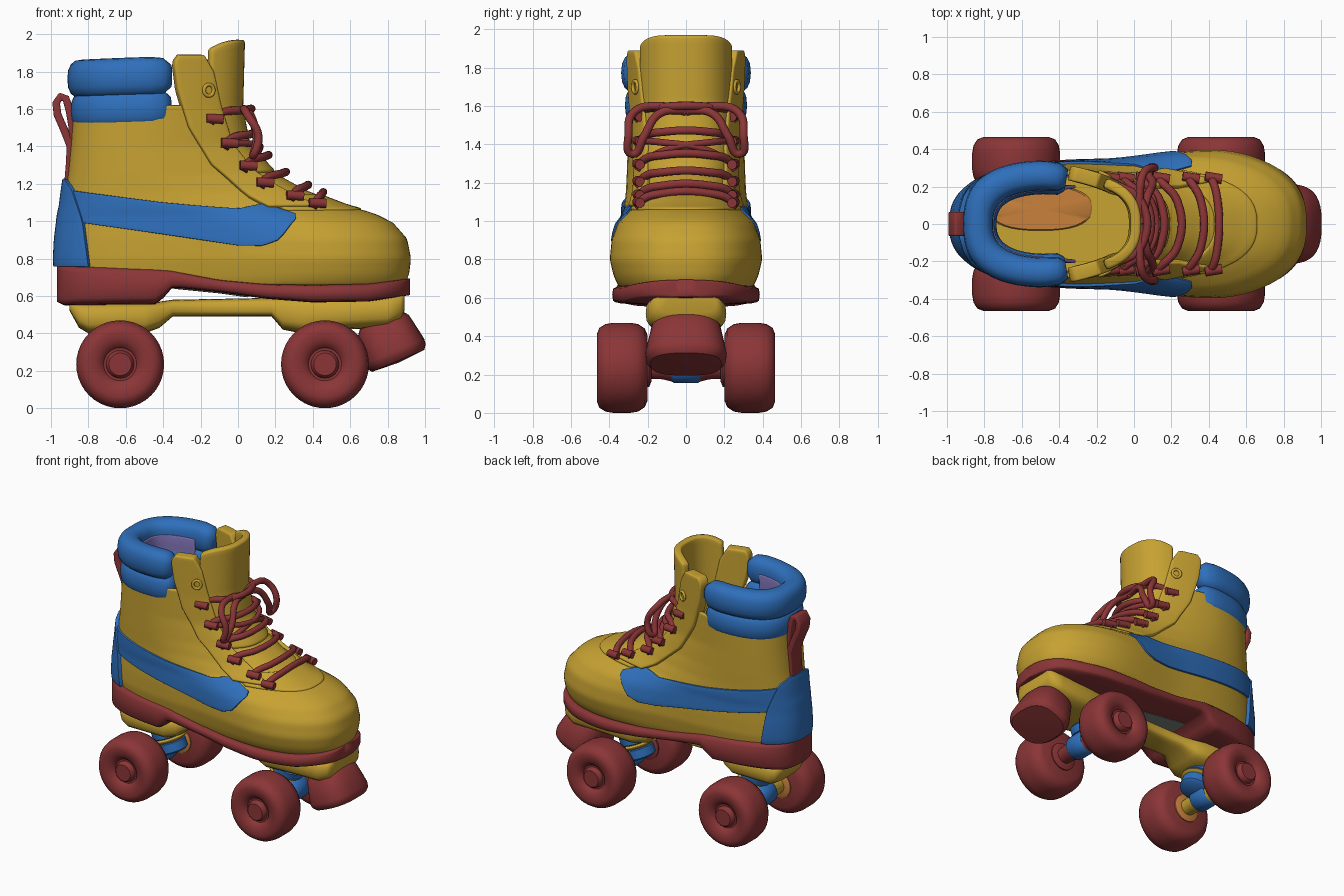
import bpy, bmesh
from math import sin, cos, acos, pi, copysign
from mathutils import Vector

if "Cube" in bpy.data.objects:
    bpy.data.objects.remove(bpy.data.objects["Cube"])


def material(name, r, g, b):
    m = bpy.data.materials.new(name)
    m.use_nodes = True
    m.diffuse_color = (r, g, b, 1)
    node = next(n for n in m.node_tree.nodes if n.type == 'BSDF_PRINCIPLED')
    node.inputs["Base Color"].default_value = (r, g, b, 1)
    return m


YELLOW = material("mustard yellow", .57, .36, .032)
RED = material("brick red", .26, .036, .038)
BLUE = material("bright blue", .028, .16, .5)
LILAC = material("lilac lining", .23, .18, .5)
ORANGE = material("orange insole", .58, .22, .045)
GREY = material("grey arch", .2, .23, .2)


# ---- helpers ----
def lerp_table(table, v):
    """Interpolate rows (key, values...) at v."""
    if v <= table[0][0]:
        return table[0][1:]
    for a, b in zip(table, table[1:]):
        if v <= b[0]:
            f = (v - a[0]) / (b[0] - a[0])
            return [p + (q - p) * f for p, q in zip(a[1:], b[1:])]
    return table[-1][1:]


def steps(a, b, n):
    return [a + (b - a) * i / n for i in range(n + 1)]


def power(v, e):
    return copysign(abs(v) ** e, v)


def loft(name, rings, mat, cyclic=True, caps=(True, True), thick=0, angle=40):
    bm = bmesh.new()
    vs = [[bm.verts.new(p) for p in ring] for ring in rings]
    n = len(vs[0])
    for r0, r1 in zip(vs, vs[1:]):
        for i in range(n if cyclic else n - 1):
            j = (i + 1) % n
            bm.faces.new((r0[i], r0[j], r1[j], r1[i]))
    if cyclic:
        for end, ring in zip(caps, (vs[0], vs[-1])):
            if end:
                bm.faces.new(ring)
    bmesh.ops.remove_doubles(bm, verts=bm.verts, dist=.0002)
    bmesh.ops.recalc_face_normals(bm, faces=bm.faces)
    me = bpy.data.meshes.new(name)
    bm.to_mesh(me)
    bm.free()
    ob = bpy.data.objects.new(name, me)
    bpy.context.collection.objects.link(ob)
    me.materials.append(mat)
    bpy.ops.object.select_all(action='DESELECT')
    ob.select_set(True)
    bpy.context.view_layer.objects.active = ob
    bpy.ops.object.shade_smooth_by_angle(angle=angle * pi / 180)
    if thick:
        s = ob.modifiers.new("thickness", 'SOLIDIFY')
        s.thickness, s.offset = thick, 0
        b = ob.modifiers.new("soft edge", 'BEVEL')
        b.width, b.segments, b.angle_limit = thick * .3, 3, 1
    return ob


def lathe(name, origin, axis, profile, mat, squash=1, n=36, e=1):
    """Revolve (radius, distance) pairs; squash scales away from y, e < 1 squares the outline."""
    d = Vector(axis).normalized()
    p = Vector((0, 1, 0)) if abs(d.y) < .5 else Vector((1, 0, 0))
    q = d.cross(p) * squash
    rings = [[Vector(origin) + d * h + p * r * power(cos(a), e) + q * r * power(sin(a), e)
              for a in steps(0, 2 * pi, n)[:-1]] for r, h in profile]
    return loft(name, rings, mat)


def tube(name, points, radius, mat, closed=False):
    cu = bpy.data.curves.new(name, 'CURVE')
    cu.dimensions = '3D'
    cu.bevel_depth, cu.bevel_resolution, cu.resolution_u = radius, 3, 6
    cu.use_fill_caps = True
    sp = cu.splines.new('BEZIER')
    sp.bezier_points.add(len(points) - 1)
    for bp, p in zip(sp.bezier_points, points):
        bp.co = p
        bp.handle_left_type = bp.handle_right_type = 'AUTO'
    sp.use_cyclic_u = closed
    cu.materials.append(mat)
    ob = bpy.data.objects.new(name, cu)
    bpy.context.collection.objects.link(ob)
    return ob


# ---- boot form: z, heel x, toe x, heel half width, toe half width ----
BOOT = [(.66, -.935, .875, .29, .37), (.72, -.945, .90, .305, .40), (.80, -.95, .91, .32, .422),
        (.90, -.945, .89, .32, .41), (.98, -.935, .82, .315, .37), (1.03, -.93, .72, .31, .31),
        (1.07, -.92, .57, .31, .265), (1.15, -.91, .36, .30, .25), (1.25, -.895, .18, .295, .25),
        (1.4, -.88, .04, .29, .25), (1.6, -.865, 0, .29, .25), (1.97, -.86, .01, .29, .25)]
N = 2.6


def blend(u):
    k = min(max((u + .2) / .9, 0), 1)
    return k * k * (3 - 2 * k)


def surf(t, z, off=0):
    xb, xf, wb, wf = lerp_table(BOOT, z)
    u = power(cos(t), 2 / N)
    w = wb + (wf - wb) * blend(u)
    return Vector(((xb + xf) / 2 + ((xf - xb) / 2 + off) * u, (w + off) * power(sin(t), 2 / N), z))


def theta(x, z):
    xb, xf = lerp_table(BOOT, z)[:2]
    u = min(max((2 * x - xb - xf) / (xf - xb), -1), 1)
    return acos(power(u, N / 2))


around = steps(0, 2 * pi, 96)[:-1]
loft("boot_body", [[surf(t, z) for t in around] for z in steps(.672, 1.62, 49)],
     YELLOW, caps=(True, False), thick=.03, angle=70)
loft("insole", [[surf(t, z, -.06) for t in around] for z in (.84, .86)], YELLOW)
lathe("heel_pad", (-.5, .085, .86), (0, 0, 1), [(0, 0), (.12, 0), (.115, .008), (0, .008)],
      ORANGE, squash=2.3, e=.8)
loft("lining", [[surf(t, z, -.105) for t in steps(pi * .53, pi * 1.47, 30)]
                for z in steps(1.1, 1.78, 10)], LILAC, cyclic=False, thick=.02)

# Tongue, with a lower flap lying over the toe
loft("tongue", [[surf(t, 1.25 + (.72 - .05 * t ** 4) * f) for t in steps(-1.0, 1.0, 24)]
                for f in steps(0, 1, 16)], YELLOW, cyclic=False, thick=.055, angle=70)
loft("toe_flap", [[surf(t, z, .012) for t in steps(-1.15, 1.15, 28)]
                  for z in steps(1.05, 1.13, 6)], YELLOW, cyclic=False, thick=.04, angle=70)

# Padded collar: two stacked rolls around the heel
for name, zc, out in (("collar_lower", 1.605, -.05), ("collar_upper", 1.775, -.03)):
    rings = []
    start = theta(-.355, zc)
    for t in steps(start, 2 * pi - start, 48):
        edge = min(t - start, 2 * pi - start - t)
        k = .6 + .4 * min(edge / .1, 1) ** .5
        ring = []
        for a in steps(0, 2 * pi, 16)[:-1]:
            p = surf(t, zc, out + .08 * k * power(cos(a), .8))
            p.z += .015 * cos(t) + .104 * k * power(sin(a), .8)
            ring.append(p)
        rings.append(ring)
    loft(name, rings, BLUE, angle=70)

# Heel counter
rows = []
for z in steps(.76, 1.22, 16):
    x = lerp_table([(.76, -.78), (1, -.81), (1.17, -.86), (1.22, -.895)], z)[0]
    t = theta(x, z)
    rows.append([surf(a, z, .01) for a in steps(t, 2 * pi - t, 24)])
loft("heel_counter", rows, BLUE, cyclic=False, thick=.06, angle=70)

# Side stripes, eyelet facings and grommets
UPPER = [(-.88, 1.165), (-.4, 1.1), (0, 1.06), (.13, 1.085), (.3, 1.03)]
LOWER = [(-.88, 1.0), (-.4, .93), (0, .87), (.13, .868), (.22, .9), (.3, 1.01)]
BACK = [(1.06, .16), (1.12, .05), (1.3, -.15), (1.5, -.27), (1.7, -.33), (1.85, -.35), (1.89, -.32)]
FRONT = [(1.06, .42), (1.13, .27), (1.25, .08), (1.4, -.04), (1.6, -.10), (1.8, -.14), (1.89, -.19)]
for side, tag in ((1, "left"), (-1, "right")):
    rows = []
    for x in steps(-.88, .3, 40):
        lo, hi = lerp_table(LOWER, x)[0], lerp_table(UPPER, x)[0]
        rows.append([surf(side * theta(x, z), z, .012) for z in steps(lo, hi, 8)])
    loft("side_stripe_" + tag, rows, BLUE, cyclic=False, thick=.035, angle=70)
    rows = []
    for z in steps(1.06, 1.89, 28):
        t0, t1 = theta(lerp_table(BACK, z)[0], z), theta(lerp_table(FRONT, z)[0], z)
        rows.append([surf(side * t, z) for t in steps(t0, t1, 8)])
    loft("eyelet_facing_" + tag, rows, YELLOW, cyclic=False, thick=.08, angle=70)
    c = surf(side * theta(-.18, 1.7), 1.7, .042)
    tube("grommet_" + tag, [c + Vector((.025 * cos(a), -side * .012 * cos(a), .03 * sin(a)))
                            for a in steps(0, 2 * pi, 8)[:-1]], .01, YELLOW, closed=True)

# ---- laces ----
EYES = [(.42, 1.10), (.3, 1.14), (.14, 1.21), (.05, 1.30), (-.05, 1.42), (-.13, 1.55)]
for i, (x, z) in enumerate(EYES):
    mx = max(x + .02, min(surf(0, z + .03).x + .035, x + .17))
    tube(f"lace_bar_{i}", [(x - .02, -.25, z - .03), (x, -.23, z + .01), (mx, -.12, z + .045),
                           (mx, .12, z + .045), (x, .23, z + .01), (x - .02, .25, z - .03)], .022, RED)
    for s, tag in ((1, "left"), (-1, "right")):
        tube(f"lace_end_{tag}_{i}", [(x - .04, s * .255, z), (x + .05, s * .24, z - .005)], .026, RED)
        if i == 4:
            px, pz = EYES[i - 1]
            m = surf(0, (z + pz) / 2).x + .035
            tube(f"lace_cross_{tag}", [(px, s * .25, pz), (m, s * .08, (z + pz) / 2 + .02),
                                       (m - .02, -s * .12, z - .01), (x, -s * .25, z)], .018, RED)
for s, tag in ((1, "left"), (-1, "right")):
    tube("bow_loop_" + tag, [(.04, 0, 1.57), (.03, s * .14, 1.6), (.05, s * .27, 1.57),
                             (.11, s * .30, 1.45), (.08, s * .28, 1.35), (.1, s * .22, 1.44),
                             (.07, s * .14, 1.56), (.04, 0, 1.58)], .022, RED)

# Heel pull loop
strap = [(-.91, 1.18), (-.90, 1.3), (-.895, 1.4), (-.93, 1.49), (-.965, 1.57), (-.972, 1.63),
         (-.95, 1.668), (-.92, 1.655), (-.9, 1.59), (-.885, 1.5), (-.88, 1.4)]
loft("heel_pull_loop", [[(x, y, z) for y in (-.065, 0, .065)] for x, z in strap],
     RED, cyclic=False, thick=.042, angle=70)


# ---- sole and plate: sections along x ----
def section(x, z0, z1, w, n=24, e=.35):
    return [(x, w * power(cos(a), e), (z0 + z1) / 2 + (z1 - z0) / 2 * power(sin(a), e))
            for a in steps(0, 2 * pi, n)[:-1]]


SOLE = [(-.97, .57, .77), (-.93, .55, .77), (-.43, .555, .755), (-.35, .645, .74), (-.1, .62, .69),
        (.15, .585, .668), (.4, .565, .665), (.7, .57, .67), (.92, .605, .695)]
rings = []
for a in steps(pi * .985, pi * .015, 60):
    u = cos(a)
    w = (.35 + .06 * blend(u)) * (1 - abs(u) ** 2.9) ** (1 / 2.9)
    x = -.025 + .945 * u
    rings.append(section(x, *lerp_table(SOLE, x), w))
loft("sole", rings, RED, angle=60)
loft("arch_plate", [section(x, lerp_table(SOLE, x)[0] - .006, lerp_table(SOLE, x)[0] + .003, .14)
                    for x in (-.34, -.2, -.1, .05)], GREY)

PLATE = [(-.9, .52, .57, .13), (-.85, .43, .57, .17), (-.8, .4, .57, .18), (-.5, .4, .57, .18),
         (-.42, .43, .57, .15), (-.35, .49, .58, .11), (.18, .49, .59, .11), (.24, .42, .6, .14),
         (.34, .4, .6, .18), (.55, .42, .6, .2), (.8, .43, .61, .21), (.87, .47, .62, .19), (.89, .52, .62, .16)]
loft("chassis_plate", [section(*row, e=.6) for row in PLATE], YELLOW, angle=60)

# Toe stop
lathe("toe_stop", (.765, 0, .47), (.38, 0, -.9),
      [(0, 0), (.15, 0), (.18, .03), (.20, .12), (.212, .18), (.208, .21), (.185, .235), (0, .245)],
      RED, squash=.82, e=.75)

# ---- trucks and wheels ----
WHEEL = [(0, .20), (.17, .20), (.205, .215), (.228, .25), (.235, .29), (.235, .38), (.228, .42),
         (.208, .452), (.175, .465), (.125, .455), (.098, .44), (.088, .425), (.075, .425),
         (.068, .455), (.06, .462), (0, .462)]
for tag, x, lean, axle, flange in (("rear", -.63, 1, YELLOW, ORANGE), ("front", .465, -1, RED, RED)):
    for s, side in ((1, "left"), (-1, "right")):
        lathe(f"{tag}_{side}_wheel", (x, 0, .235), (0, s, 0), WHEEL, RED, n=40)
        lathe(f"{tag}_{side}_flange", (x, 0, .235), (0, s, 0),
              [(0, .18), (.07, .18), (.1, .192), (.1, .205), (0, .205)], flange)
    lathe(tag + "_axle", (x, -.22, .235), (0, 1, 0),
          [(0, 0), (.055, 0), (.06, .1), (.075, .16), (.075, .28), (.06, .34), (.055, .44), (0, .44)], axle)
    lathe(tag + "_axle_saddle", (x, -.075, .24), (0, 1, 0),
          [(0, 0), (.075, 0), (.085, .012), (.085, .138), (.075, .15), (0, .15)], BLUE)
    pin = (x + lean * .03, 0, .42)
    for name, a, b, r, mat in (("bushing_upper", 0, .075, .11, BLUE), ("hanger_disc", .07, .10, .12, YELLOW),
                               ("bushing_lower", .095, .18, .105, BLUE)):
        lathe(f"{tag}_{name}", pin, (lean * .4, 0, -1),
              [(0, a), (r * .85, a), (r, a + .012), (r, b - .012), (r * .85, b), (0, b)], mat)
